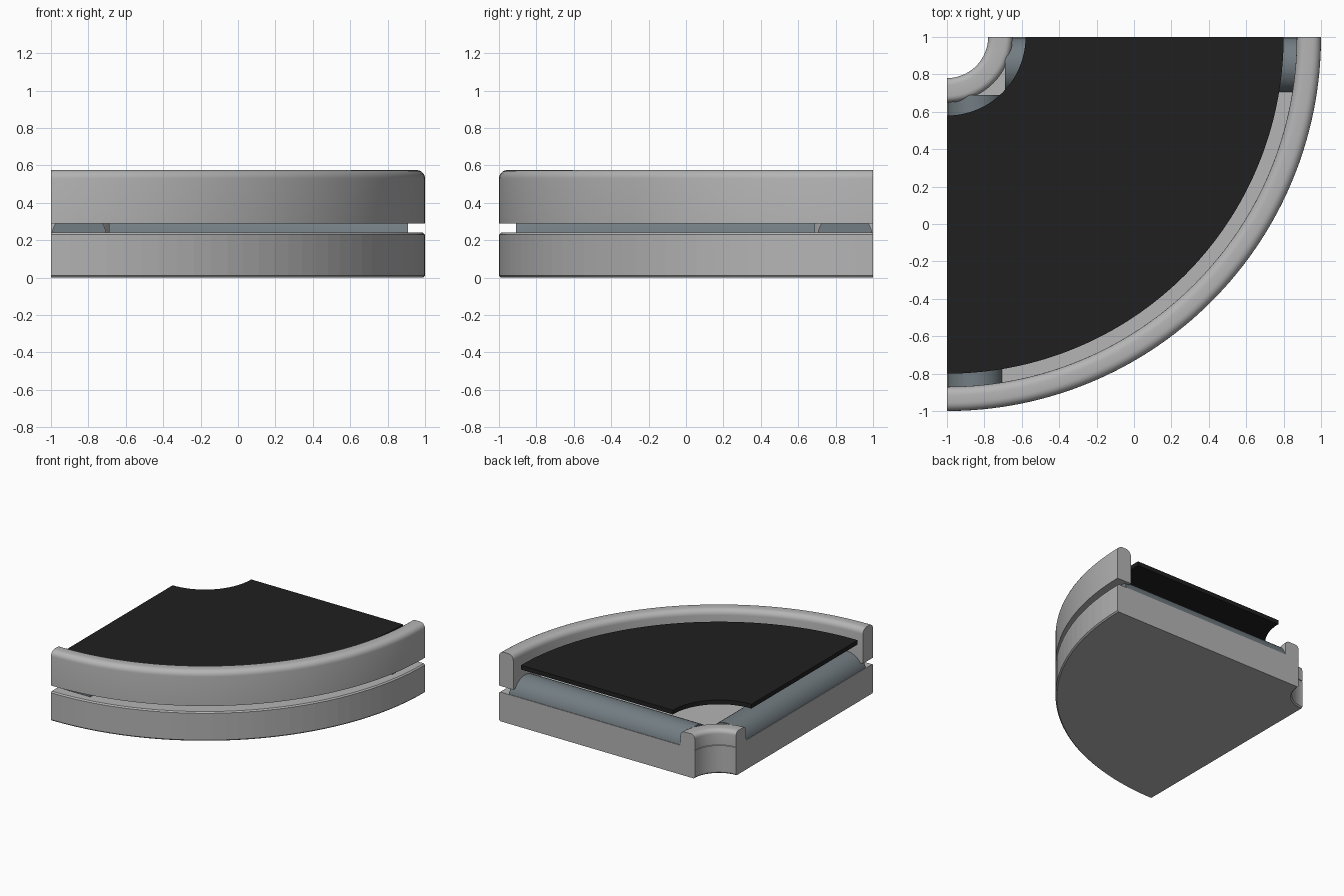
import bpy
import math

if "Cube" in bpy.data.objects:
    bpy.data.objects.remove(bpy.data.objects["Cube"])

CX, CY = -1.0, 1.0          # centre of the quarter turn


def material(name, rgb):
    m = bpy.data.materials.new(name)
    m.diffuse_color = (*rgb, 1)
    m.use_nodes = True
    m.node_tree.nodes["Principled BSDF"].inputs["Base Color"].default_value = m.diffuse_color
    return m


LIGHT = material("light_grey_metal", (0.46, 0.46, 0.46))
STEEL = material("blue_grey_steel", (0.17, 0.205, 0.225))
BLACK = material("black_rubber", (0.014, 0.014, 0.014))


def make(name, verts, faces, mat, smooth=None):
    mesh = bpy.data.meshes.new(name)
    mesh.from_pydata(verts, [], faces)
    mesh.materials.append(mat)
    ob = bpy.data.objects.new(name, mesh)
    bpy.context.collection.objects.link(ob)
    if smooth:
        bpy.ops.object.select_all(action='DESELECT')
        ob.select_set(True)
        bpy.context.view_layer.objects.active = ob
        bpy.ops.object.shade_smooth_by_angle(angle=math.radians(smooth))
    return ob


def quarter_sweep(name, profile, steps, mat, smooth=None):
    """Sweep a closed (radius, height) profile through the quarter turn."""
    n = len(profile)
    verts, faces = [], []
    for i in range(steps + 1):
        a = -math.pi / 2 * i / steps
        verts += [(CX + r * math.cos(a), CY + r * math.sin(a), z) for r, z in profile]
    for i in range(steps):
        for j in range(n):
            k = (j + 1) % n
            faces.append((i * n + j, (i + 1) * n + j, (i + 1) * n + k, i * n + k))
    faces.append(tuple(range(n)))
    faces.append(tuple(steps * n + j for j in reversed(range(n))))
    return make(name, verts, faces, mat, smooth)


def box_profile(r0, r1, z0, z1, top=0.0, bottom=0.0, seg=5):
    """Counter-clockwise rectangle with rounded top and bottom corners."""
    pts = []
    corners = [(r0, z0, 1, 1, bottom, 180), (r1, z0, -1, 1, bottom, 270),
               (r1, z1, -1, -1, top, 0), (r0, z1, 1, -1, top, 90)]
    for r, z, sr, sz, rad, start in corners:
        if rad == 0:
            pts.append((r, z))
            continue
        for i in range(seg + 1):
            a = math.radians(start + 90 * i / seg)
            pts.append((r + sr * rad + rad * math.cos(a), z + sz * rad + rad * math.sin(a)))
    return pts


# Base block with slightly eased edges
quarter_sweep("base", box_profile(0.22, 2.0, 0.0, 0.24, 0.01, 0.01, 1), 32, LIGHT)

# Outer guard rail floating above the base, and low inner rail
quarter_sweep("outer_rail", box_profile(1.87, 2.0, 0.29, 0.575, 0.045), 64, LIGHT, 40)
quarter_sweep("inner_rail", box_profile(0.22, 0.35, 0.235, 0.36, 0.035), 32, LIGHT, 40)

# Belt plate
quarter_sweep("belt", box_profile(0.42, 1.8, 0.475, 0.51), 64, BLACK, 30)


def roller(name, along_x):
    """Cylinder lying along one straight edge, half sunk in the base."""
    seg, rad, zc = 40, 0.149, 0.21
    verts = []
    for d in (0.31, 1.91):                    # distance from the turn centre
        for i in range(seg):
            a = 2 * math.pi * i / seg
            s, z = 0.15 + rad * math.cos(a), zc + rad * math.sin(a)
            verts.append((CX + d, CY - s, z) if along_x else (CX + s, CY - d, z))
    faces = [(i, (i + 1) % seg, seg + (i + 1) % seg, seg + i) for i in range(seg)]
    faces += [tuple(reversed(range(seg))), tuple(range(seg, 2 * seg))]
    if along_x:
        faces = [tuple(reversed(f)) for f in faces]
    else:
        faces = [tuple(reversed(f)) for f in faces]
    return make(name, verts, faces, STEEL, 40)


# End rollers, one at each straight edge
rollers = [roller("back_roller", True), roller("left_roller", False)]

# Make every surface face outward
import bmesh
for ob in bpy.context.collection.objects:
    bm = bmesh.new()
    bm.from_mesh(ob.data)
    bmesh.ops.recalc_face_normals(bm, faces=bm.faces)
    bm.to_mesh(ob.data)
    bm.free()
